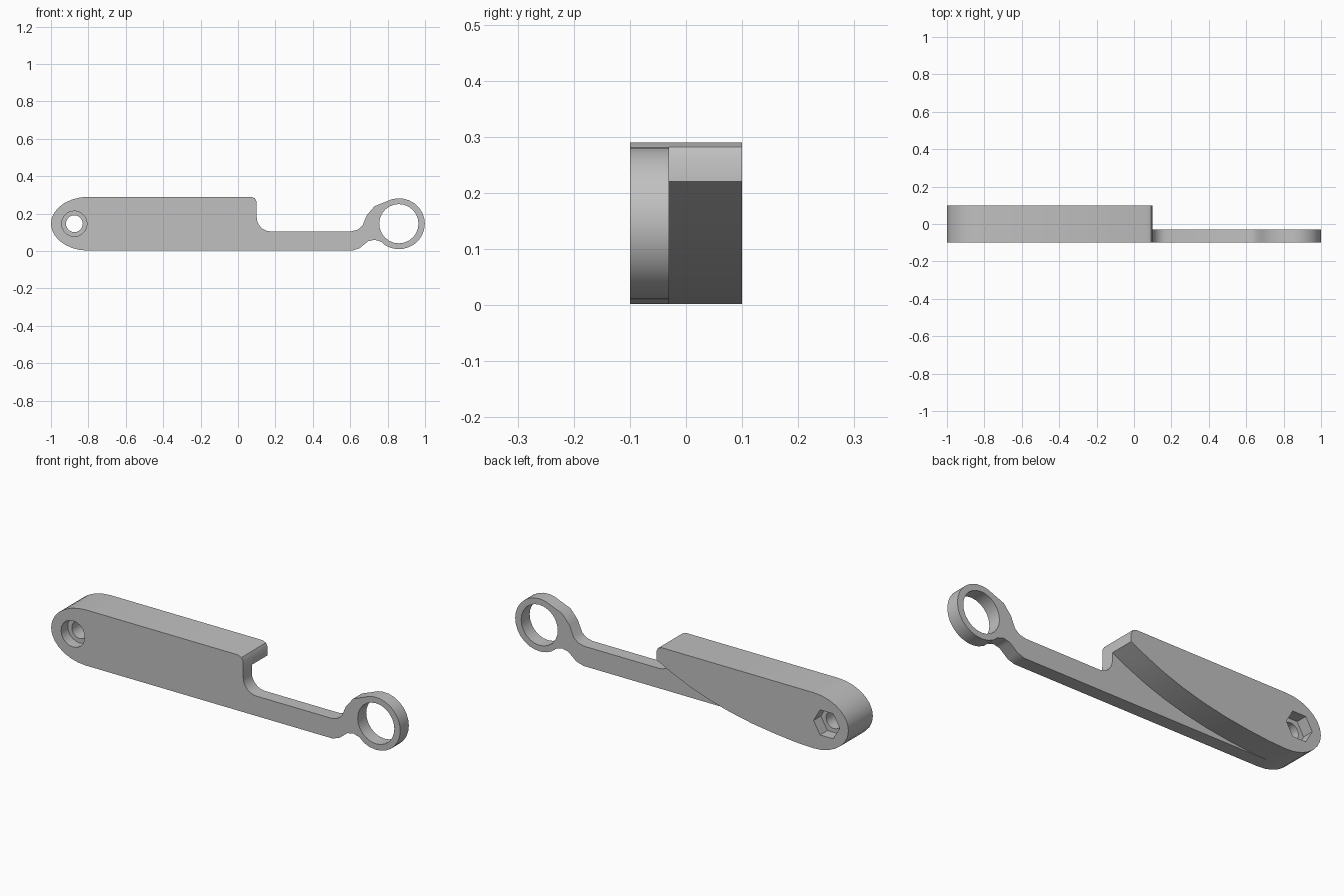
import bpy
import bmesh
from math import cos, sin, pi, radians
from mathutils import Matrix

if "Cube" in bpy.data.objects:
    bpy.data.objects.remove(bpy.data.objects["Cube"])

grey = bpy.data.materials.new("plain_grey")
grey.use_nodes = True
colour = (0.53, 0.53, 0.53, 1)
grey.diffuse_color = colour
grey.node_tree.nodes["Principled BSDF"].inputs["Base Color"].default_value = colour

FRONT, STEP, BACK = -0.1, -0.03, 0.1
MID = 0.146
HOLE_X, RING_X = -0.875, 0.86


def arc(cx, cz, rx, rz, start, end, steps):
    """Points along an elliptical arc, angles in degrees."""
    angles = [radians(start + (end - start) * i / steps) for i in range(steps + 1)]
    return [(cx + rx * cos(a), cz + rz * sin(a)) for a in angles]


def extrude_profile(name, points, y0, y1):
    """Solid made from an x-z outline swept along y."""
    bm = bmesh.new()
    face = bm.faces.new([bm.verts.new((x, y0, z)) for x, z in points])
    swept = bmesh.ops.extrude_face_region(bm, geom=[face])["geom"]
    verts = [v for v in swept if isinstance(v, bmesh.types.BMVert)]
    bmesh.ops.translate(bm, verts=verts, vec=(0, y1 - y0, 0))
    bmesh.ops.recalc_face_normals(bm, faces=bm.faces)
    mesh = bpy.data.meshes.new(name)
    bm.to_mesh(mesh)
    bm.free()
    obj = bpy.data.objects.new(name, mesh)
    bpy.context.collection.objects.link(obj)
    mesh.materials.append(grey)
    return obj


def drill(obj, x, radius, sides, y0, y1):
    """Cut a round or hexagonal hole along y."""
    outline = arc(x, MID, radius, radius, 0, 360, sides)[:-1]
    cutter = extrude_profile("hole_cutter", outline, y0, y1)
    cutter.hide_render = True
    mod = obj.modifiers.new("hole", "BOOLEAN")
    mod.operation = "DIFFERENCE"
    mod.solver = "EXACT"
    mod.object = cutter
    bpy.context.view_layer.objects.active = obj
    bpy.ops.object.modifier_apply(modifier=mod.name)
    bpy.data.objects.remove(cutter)


# Shared rounded end and bevelled top corner
round_end = arc(-0.8, MID, 0.2, 0.144, 270, 90, 14)
top_corner = [(0.07, 0.29), (0.09, 0.282), (0.1, 0.262)]

# Thin front plate with the notch, slim arm and ring head
ring = arc(RING_X, MID, 0.139, 0.136, 120, -120, 18)
plate_outline = (
    round_end + top_corner
    + arc(0.175, 0.18, 0.075, 0.075, 180, 270, 6)
    + [(0.605, 0.105), (0.64, 0.114), (0.665, 0.135), (0.688, 0.19), (0.73, 0.24)]
    + ring
    + [(0.765, 0.05), (0.73, 0.06), (0.695, 0.052), (0.65, 0.015), (0.61, 0.002)]
)
plate = extrude_profile("front_plate", plate_outline, FRONT, STEP)

# Thick rear body with a swept underside
underside = [(0.1, 0.22), (0.01, 0.175), (-0.09, 0.132), (-0.2, 0.094),
             (-0.32, 0.062), (-0.45, 0.036), (-0.58, 0.018), (-0.7, 0.006)]
body = extrude_profile("rear_body", round_end + top_corner + underside, STEP, BACK)

# Ring opening, bolt hole, round head recess and hexagonal nut recess
drill(plate, RING_X, 0.105, 24, -0.2, 0.2)
drill(plate, HOLE_X, 0.068, 20, -0.2, -0.045)
for part in (plate, body):
    drill(part, HOLE_X, 0.045, 20, -0.2, 0.2)
drill(body, HOLE_X, 0.075, 6, 0.04, 0.2)

# Smooth the curved sides, keep the rims crisp
bpy.ops.object.select_all(action="DESELECT")
for part in (plate, body):
    part.select_set(True)
bpy.context.view_layer.objects.active = plate
bpy.ops.object.shade_smooth_by_angle(angle=radians(30))
